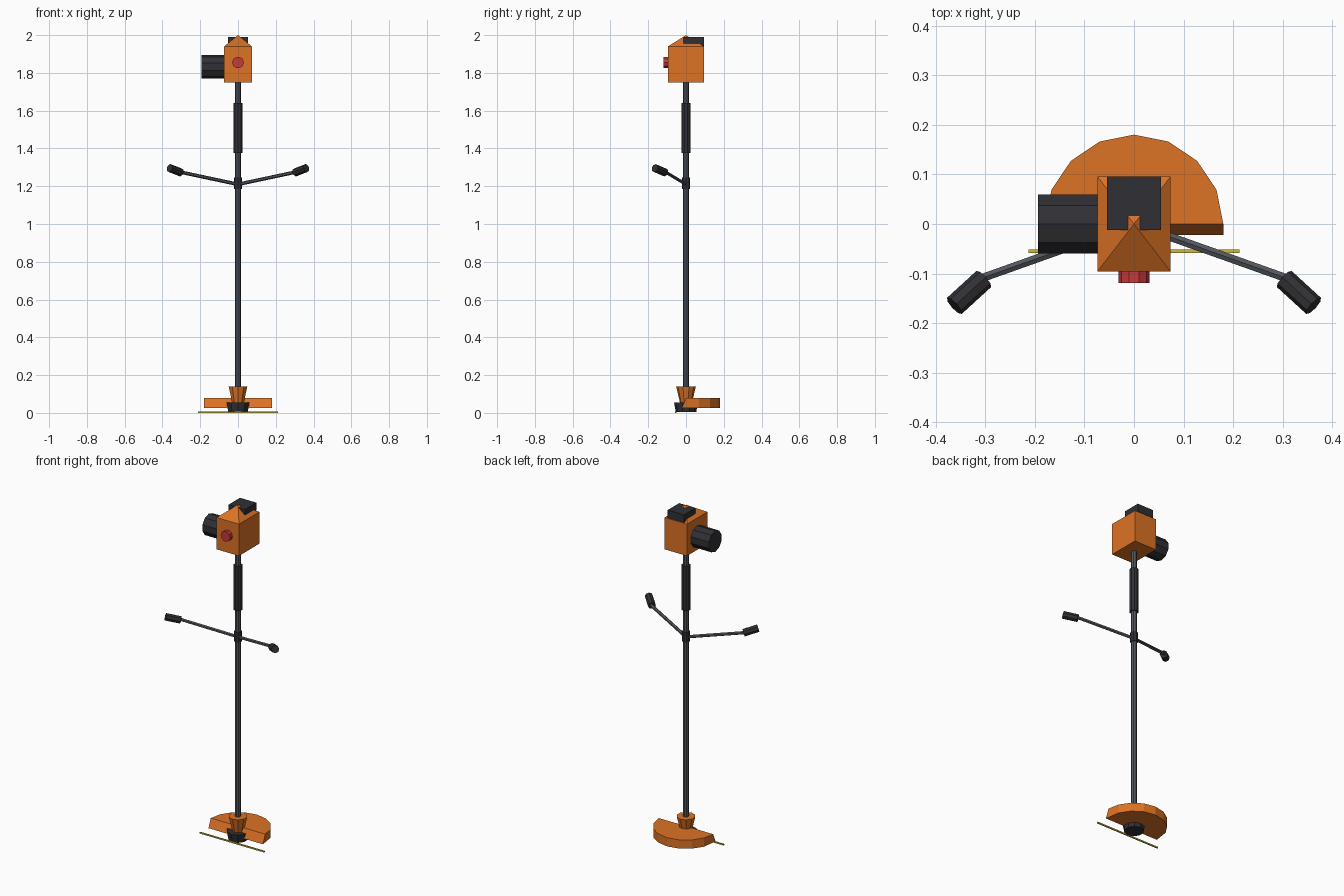
import bpy, bmesh, math
from mathutils import Vector, Matrix

if "Cube" in bpy.data.objects:
    bpy.data.objects.remove(bpy.data.objects["Cube"])


def mat(name, rgb):
    m = bpy.data.materials.new(name)
    m.diffuse_color = (*rgb, 1)
    m.use_nodes = True
    m.node_tree.nodes["Principled BSDF"].inputs["Base Color"].default_value = m.diffuse_color
    return m


ORANGE = mat("orange plastic", (0.72, 0.17, 0.018))
BLACK = mat("black rubber", (0.03, 0.03, 0.036))
GREY = mat("grey metal", (0.085, 0.094, 0.108))
RED = mat("red cap", (0.58, 0.04, 0.04))
YELLOW = mat("yellow line", (0.6, 0.48, 0.06))


def finish(bm, name, material):
    bmesh.ops.recalc_face_normals(bm, faces=bm.faces)
    me = bpy.data.meshes.new(name)
    bm.to_mesh(me)
    bm.free()
    me.materials.append(material)
    ob = bpy.data.objects.new(name, me)
    bpy.context.collection.objects.link(ob)
    return ob


def rod(name, a, b, r1, material, sides=8, r2=None, spin=0.0):
    """Faceted rod or cone from point a to point b."""
    a, b = Vector(a), Vector(b)
    d = b - a
    m = (Matrix.Translation((a + b) / 2) @ d.to_track_quat('Z', 'Y').to_matrix().to_4x4()
         @ Matrix.Rotation(spin, 4, 'Z'))
    bm = bmesh.new()
    bmesh.ops.create_cone(bm, cap_ends=True, segments=sides, radius1=r1,
                          radius2=r1 if r2 is None else r2, depth=d.length, matrix=m)
    return finish(bm, name, material)


def box(name, lo, hi, material):
    lo, hi = Vector(lo), Vector(hi)
    bm = bmesh.new()
    bmesh.ops.create_cube(bm, size=1, matrix=Matrix.Translation((lo + hi) / 2)
                          @ Matrix.Diagonal((*(hi - lo), 1)))
    return finish(bm, name, material)


# engine housing: box with its top poked up into a low pyramid
bm = bmesh.new()
bmesh.ops.create_cube(bm, size=1, matrix=Matrix.Translation((0, 0, 1.845))
                      @ Matrix.Diagonal((0.148, 0.192, 0.19, 1)))
top = max(bm.faces, key=lambda f: f.calc_center_median().z)
peak = bmesh.ops.poke(bm, faces=[top])['verts'][0]
peak.co.z = 2.0
finish(bm, "engine_housing", ORANGE)

# engine fittings
box("top_cover", (-0.054, -0.012, 1.942), (0.054, 0.096, 1.99), BLACK)
ob = rod("side_canister", (-0.193, 0, 1.832), (-0.05, 0, 1.832), 0.063, BLACK, 10)
# turn the canister so that an edge points straight up
first = max(ob.data.vertices, key=lambda v: v.co.z).co
turn = math.atan2(first.y, first.z - 1.832)
pivot = Matrix.Translation((0, 0, 1.832))
ob.data.transform(pivot @ Matrix.Rotation(turn, 4, 'X') @ pivot.inverted())
rod("front_cap", (0, -0.119, 1.855), (0, -0.08, 1.855), 0.031, RED, 10, spin=math.pi / 2)

# shaft with grip and handle clamp
rod("shaft", (0, 0, 0.08), (0, 0, 1.77), 0.0165, GREY, 8)
rod("shaft_grip", (0, 0, 1.375), (0, 0, 1.64), 0.025, BLACK, 10)
rod("handle_clamp", (0, 0, 1.185), (0, 0, 1.245), 0.021, BLACK, 8)

# handlebar arms and hand grips
for side, s in (("left", -1), ("right", 1)):
    rod(side + "_arm", (0, 0, 1.21), (s * 0.315, -0.112, 1.277), 0.0095, GREY, 6)
    rod(side + "_hand_grip", (s * 0.303, -0.111, 1.273), (s * 0.362, -0.165, 1.296),
        0.022, BLACK, 8)

# gearbox, spool and cutting line
rod("gearbox", (0, 0, 0.045), (0, 0, 0.14), 0.03, ORANGE, 10, r2=0.052)
rod("spool", (0, 0, 0.004), (0, 0, 0.054), 0.054, BLACK, 10, r2=0.063)
box("cutting_line", (-0.213, -0.058, 0.0), (0.213, -0.051, 0.008), YELLOW)

# half-round guard whose front face slopes forward to the bottom
bm = bmesh.new()
arc = [(0.18 * math.cos(i * math.pi / 8), 0.18 * math.sin(i * math.pi / 8)) for i in range(9)]
upper = [bm.verts.new((x, y, 0.079)) for x, y in arc]
lower = [bm.verts.new((x, y if 0 < i < 8 else -0.022, 0.027)) for i, (x, y) in enumerate(arc)]
bm.faces.new(upper)
bm.faces.new(lower[::-1])
for i in range(9):
    j = (i + 1) % 9
    bm.faces.new((upper[i], lower[i], lower[j], upper[j]))
finish(bm, "guard", ORANGE)
